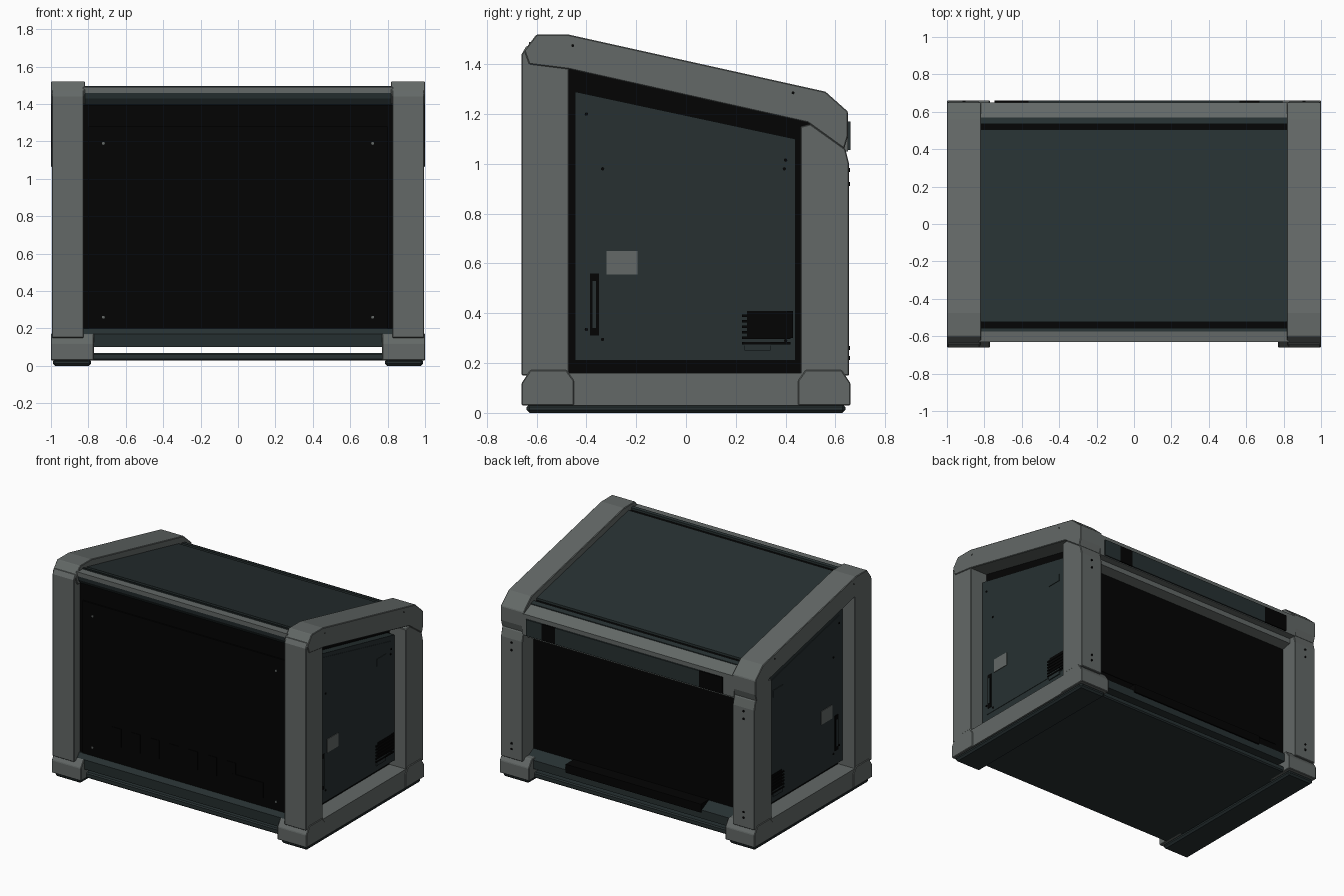
import bpy
import bmesh

cube = bpy.data.objects.get("Cube")
if cube:
    bpy.data.objects.remove(cube, do_unlink=True)


def material(name, rgb):
    m = bpy.data.materials.new(name)
    m.use_nodes = True
    m.diffuse_color = (*rgb, 1)
    m.node_tree.nodes["Principled BSDF"].inputs["Base Color"].default_value = (*rgb, 1)
    return m


GREY = material("frame grey", (0.125, 0.14, 0.135))
GREEN = material("dark slate green", (0.02, 0.03, 0.031))
BLACK = material("near black", (0.001, 0.001, 0.001))


def prism(name, profile, x0, x1, mat, bevel=0):
    """Extrude a (y, z) profile along x."""
    bm = bmesh.new()
    face = bm.faces.new([bm.verts.new((x0, y, z)) for y, z in profile])
    grown = bmesh.ops.extrude_face_region(bm, geom=[face])["geom"]
    verts = [g for g in grown if isinstance(g, bmesh.types.BMVert)]
    bmesh.ops.translate(bm, verts=verts, vec=(x1 - x0, 0, 0))
    bmesh.ops.recalc_face_normals(bm, faces=bm.faces)
    mesh = bpy.data.meshes.new(name)
    bm.to_mesh(mesh)
    bm.free()
    mesh.materials.append(mat)
    ob = bpy.data.objects.new(name, mesh)
    bpy.context.collection.objects.link(ob)
    if bevel:
        mod = ob.modifiers.new("edge bevel", "BEVEL")
        mod.width = bevel
        mod.segments = 1
    return ob


def box(name, x0, x1, y0, y1, z0, z1, mat, bevel=0):
    return prism(name, [(y0, z0), (y1, z0), (y1, z1), (y0, z1)], x0, x1, mat, bevel)


def bolt(name, x, y, z, axis, mat=GREY, r=0.008):
    bm = bmesh.new()
    bmesh.ops.create_cone(bm, cap_ends=True, segments=8, radius1=r, radius2=r, depth=0.008)
    mesh = bpy.data.meshes.new(name)
    bm.to_mesh(mesh)
    bm.free()
    mesh.materials.append(mat)
    ob = bpy.data.objects.new(name, mesh)
    ob.location = (x, y, z)
    ob.rotation_euler = (0, 1.5708, 0) if axis == "x" else (1.5708, 0, 0)
    bpy.context.collection.objects.link(ob)


def roof_z(y, drop=0.0):
    return 1.37 - 0.222 * y - drop


# Enclosure body and sloped roof panels
prism("body", [(-0.59, 0.1), (0.53, 0.1), (0.53, 1.05), (0.57, 1.05),
               (0.57, roof_z(0.57, 0.015)), (-0.57, roof_z(-0.57, 0.015)), (-0.59, 1.46)],
      -0.865, 0.865, BLACK)
for name, a, b in (("roof_front_strip", -0.575, -0.555), ("roof_panel", -0.525, 0.505),
                   ("roof_rear_strip", 0.535, 0.57)):
    prism(name, [(a, roof_z(a, 0.02)), (b, roof_z(b, 0.02)), (b, roof_z(b)), (a, roof_z(a))],
          -0.83, 0.83, GREEN)

# Front rim, header and sill
box("front_rim", -0.83, 0.83, -0.63, -0.57, 1.46, 1.49, GREY)
prism("front_header", [(-0.58, 1.39), (-0.60, 1.40), (-0.62, 1.43), (-0.625, 1.46), (-0.58, 1.46)],
      -0.84, 0.84, GREEN)
prism("front_sill", [(-0.55, 0.1), (-0.62, 0.1), (-0.625, 0.17), (-0.60, 0.2), (-0.55, 0.2)],
      -0.84, 0.84, GREEN)

# Rear rim, its lower lip and its cover plate
prism("rear_rim", [(0.565, 1.05), (0.65, 1.05), (0.65, 1.2), (0.565, 1.24)], -0.83, 0.83, GREY)
prism("rear_lip", [(0.53, 1.0), (0.6, 1.015), (0.6, 1.05), (0.53, 1.05)], -0.83, 0.83, GREY)
for name, a, b, mat in (("rear_plate_end", 0.67, 0.795, GREEN),
                        ("rear_plate_socket_left", 0.565, 0.67, BLACK),
                        ("rear_plate_middle", -0.565, 0.565, GREEN),
                        ("rear_plate_socket_right", -0.745, -0.565, BLACK)):
    box(name, a, b, 0.645, 0.66, 1.055, 1.17, mat)

# Rear sill and the apron lying over its top edge
prism("rear_sill", [(0.51, 0.1), (0.61, 0.1), (0.61, 0.16), (0.53, 0.2), (0.51, 0.2)],
      -0.84, 0.84, GREEN)
box("rear_apron", -0.55, 0.51, 0.52, 0.62, 0.145, 0.205, BLACK)
box("rear_door", -0.76, 0.76, 0.52, 0.535, 0.26, 0.98, BLACK)

# Front panel details
box("front_door", -0.8, 0.8, -0.6, -0.58, 0.2, 1.28, BLACK)
box("front_label", 0.38, 0.62, -0.605, -0.59, 0.26, 0.37, BLACK)
for i in range(7):
    x = -0.53 + i * 0.15
    box("front_louvre", x - 0.035, x + 0.035, -0.604, -0.59, 0.32, 0.45, BLACK)
for x in (-0.72, 0.72):
    for z in (0.26, 1.19):
        bolt("front_bolt", x, -0.6, z, "y")

# Base plate, with a clear gap below the body
box("base_plate", -0.85, 0.85, -0.6, 0.6, 0.03, 0.07, GREEN, 0.008)

for side, s in (("left", 1), ("right", -1)):
    # Posts and top beam
    prism(f"{side}_front_post", [(-0.66, 0.15), (-0.47, 0.15), (-0.47, 1.4), (-0.6, 1.45),
                                 (-0.64, 1.475), (-0.66, 1.44)], s * 0.825, s * 0.995, GREY, 0.004)
    prism(f"{side}_back_post", [(0.46, 0.15), (0.655, 0.15), (0.655, 1.0), (0.64, 1.06),
                                (0.5, 1.16), (0.46, 1.15)], s * 0.825, s * 0.995, GREY, 0.004)
    prism(f"{side}_top_beam", [(-0.65, 1.455), (-0.60, 1.52), (-0.475, 1.52), (0.56, 1.29),
                               (0.65, 1.21), (0.65, 1.11), (0.635, 1.06), (0.49, 1.165),
                               (-0.47, 1.38), (-0.63, 1.40)], s * 0.818, s, GREY, 0.004)

    # Bottom beam, feet and skid
    box(f"{side}_bottom_beam", s * 0.83, s * 0.995, -0.6, 0.6, 0.03, 0.16, GREY)
    for end, e in (("front", -1), ("back", 1)):
        foot = [(0.66, 0.03), (0.66, 0.12), (0.625, 0.172), (0.48, 0.172), (0.45, 0.13), (0.45, 0.03)]
        prism(f"{side}_{end}_foot", [(e * y, z) for y, z in foot], s * 0.77, s, GREY, 0.004)
    box(f"{side}_skid", s * 0.785, s * 0.99, -0.64, 0.64, 0, 0.035, GREEN, 0.012)

    # Side panel standing proud of the body, with its door
    prism(f"{side}_side_panel", [(-0.445, 0.21), (0.44, 0.21), (0.44, 1.1), (-0.445, 1.29)],
          s * 0.85, s * 0.918, GREEN)
    prism(f"{side}_side_door", [(-0.405, 0.27), (0.405, 0.27), (0.405, 1.07), (-0.405, 1.255)],
          s * 0.91, s * 0.921, GREEN)

    # Side plates and handle: y range, z range, material
    details = (("data_plate", -0.32, -0.195, 0.555, 0.65, GREY),
               ("service_cover", 0.235, 0.34, 0.955, 1.005, GREEN),
               ("vent_cover", 0.235, 0.34, 0.25, 0.295, GREEN),
               ("vent_panel", 0.245, 0.43, 0.30, 0.41, BLACK),
               ("handle_recess", -0.385, -0.35, 0.31, 0.56, BLACK))
    for name, y0, y1, z0, z1, mat in details:
        box(f"{side}_{name}", s * 0.917, s * 0.925, y0, y1, z0, z1, mat)
    box(f"{side}_handle_grip", s * 0.92, s * 0.929, -0.375, -0.362, 0.34, 0.53, GREEN)
    for i in range(6):
        z = 0.275 + i * 0.022
        box(f"{side}_vent_slat", s * 0.92, s * 0.929, 0.225, 0.42, z, z + 0.01, BLACK)

    # Bolts
    for y, z in ((-0.4, 1.2), (-0.4, 0.335), (-0.335, 0.98), (-0.335, 0.295),
                 (0.4, 1.015), (0.395, 0.98), (0.4, 0.29)):
        bolt(f"{side}_door_bolt", s * 0.921, y, z, "x", BLACK, 0.007)
    for y, z in ((-0.455, 1.475), (0.43, 1.285)):
        bolt(f"{side}_beam_bolt", s * 0.997, y, z, "x", BLACK, 0.006)
    for z in (0.22, 0.26, 0.92, 0.975):
        bolt(f"{side}_post_bolt", s * 0.91, 0.655, z, "y", BLACK, 0.008)
